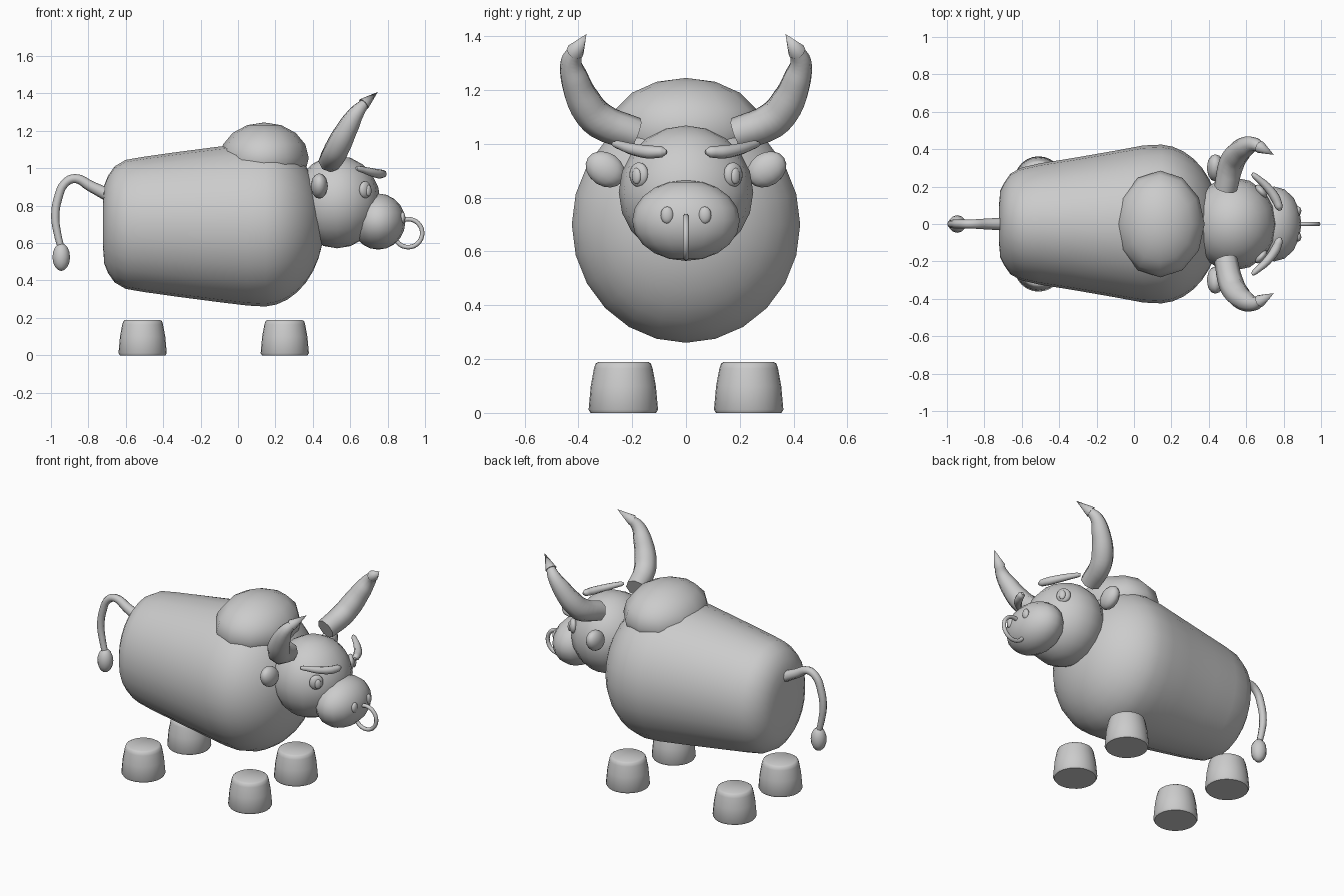
import bpy, bmesh, math
from mathutils import Vector

cube = bpy.data.objects.get("Cube")
if cube:
    bpy.data.objects.remove(cube, do_unlink=True)

clay = bpy.data.materials.new("clay_grey")
clay.use_nodes = True
GREY = (0.6, 0.6, 0.6, 1)
clay.diffuse_color = GREY
clay.node_tree.nodes["Principled BSDF"].inputs["Base Color"].default_value = GREY


def finish(obj, name, angle=50):
    obj.name = name
    obj.data.materials.clear()
    obj.data.materials.append(clay)
    bpy.ops.object.select_all(action="DESELECT")
    obj.select_set(True)
    bpy.context.view_layer.objects.active = obj
    bpy.ops.object.shade_smooth_by_angle(angle=math.radians(angle))
    return obj


def ellipsoid(name, center, radii, rot=(0, 0, 0), segments=16, rings=10):
    bpy.ops.mesh.primitive_uv_sphere_add(segments=segments, ring_count=rings,
                                         radius=1, location=center, rotation=rot)
    obj = bpy.context.object
    obj.scale = radii
    return finish(obj, name, 80)


def tube(name, points, sides=2):
    """Tapered tube through (x, y, z, radius) points."""
    curve = bpy.data.curves.new(name, "CURVE")
    curve.dimensions = "3D"
    curve.bevel_depth = 1
    curve.bevel_resolution = sides
    curve.resolution_u = 4
    curve.use_fill_caps = True
    spline = curve.splines.new("BEZIER")
    spline.bezier_points.add(len(points) - 1)
    for bp, (x, y, z, r) in zip(spline.bezier_points, points):
        bp.co = (x, y, z)
        bp.radius = r
        bp.handle_left_type = bp.handle_right_type = "AUTO"
    obj = bpy.data.objects.new(name, curve)
    bpy.context.collection.objects.link(obj)
    bpy.ops.object.select_all(action="DESELECT")
    obj.select_set(True)
    bpy.context.view_layer.objects.active = obj
    bpy.ops.object.convert(target="MESH")
    return finish(bpy.context.object, name)


def loft(name, sections, place, sides=24, angle=50):
    """Skin elliptical sections (t, ra, rb); place maps (t, a, b) to a point."""
    bm = bmesh.new()
    loops = []
    for t, ra, rb in sections:
        angles = [math.tau * i / sides for i in range(sides)]
        loops.append([bm.verts.new(place(t, ra * math.cos(a), rb * math.sin(a)))
                      for a in angles])
    for lo, hi in zip(loops, loops[1:]):
        for i in range(sides):
            j = (i + 1) % sides
            bm.faces.new((lo[i], lo[j], hi[j], hi[i]))
    bm.faces.new(loops[0])
    bm.faces.new(loops[-1])
    bmesh.ops.recalc_face_normals(bm, faces=bm.faces)
    mesh = bpy.data.meshes.new(name)
    bm.to_mesh(mesh)
    bm.free()
    obj = bpy.data.objects.new(name, mesh)
    bpy.context.collection.objects.link(obj)
    return finish(obj, name, angle)


# Barrel body: narrow squared rump, widening into a rounded chest
body = [(-0.722, 0.10, 0.12), (-0.715, 0.18, 0.21), (-0.695, 0.22, 0.26),
        (-0.66, 0.27, 0.31), (-0.60, 0.302, 0.345), (-0.5, 0.325, 0.362),
        (-0.33, 0.352, 0.386), (-0.1, 0.392, 0.416), (0.05, 0.42, 0.434)]
for step in range(9):
    a = math.radians(3 + step * 10.5)
    body.append((0.13 + 0.33 * math.sin(a), 0.425 * math.cos(a), 0.44 * math.cos(a)))
loft("body", body, lambda t, a, b: (t, a, 0.70 + b), angle=80)

# Shoulder hump
ellipsoid("hump", (0.14, 0, 1.055), (0.238, 0.285, 0.19), segments=12, rings=8)

# Floating tapered feet
foot = [(0, 0.122, 0.122), (0.012, 0.129, 0.129), (0.10, 0.121, 0.121),
        (0.165, 0.109, 0.109), (0.183, 0.103, 0.103), (0.19, 0.092, 0.092)]
for x, end in ((-0.51, "rump"), (0.25, "chest")):
    for s, side in ((-1, "near"), (1, "far")):
        loft(f"{end}_foot_{side}", foot,
             lambda t, a, b: (x + a, s * 0.233 + b, t))

# Head and muzzle
ellipsoid("head", (0.53, 0, 0.82), (0.232, 0.25, 0.248), segments=16, rings=10)
ellipsoid("muzzle", (0.75, 0, 0.715), (0.145, 0.2, 0.15), segments=16, rings=10)

# Nose ring
bpy.ops.mesh.primitive_torus_add(location=(0.91, 0, 0.653), rotation=(math.pi / 2, 0, 0),
                                 major_radius=0.075, minor_radius=0.012,
                                 major_segments=32, minor_segments=10)
finish(bpy.context.object, "nose_ring", 80)

# Horn path, brow path: x, y, z, radius
horn = [(0.49, 0.19, 1.037, 0.062), (0.52, 0.32, 1.087, 0.068),
        (0.552, 0.375, 1.15, 0.066), (0.60, 0.413, 1.24, 0.055),
        (0.64, 0.426, 1.305, 0.04), (0.68, 0.408, 1.35, 0.026)]
brow = [(0.632, 0.27, 1.0, 0.009), (0.645, 0.258, 0.998, 0.015),
        (0.71, 0.20, 0.98, 0.022), (0.755, 0.14, 0.97, 0.025),
        (0.776, 0.09, 0.97, 0.021), (0.782, 0.072, 0.97, 0.008)]

for s, side in ((-1, "near"), (1, "far")):
    tube(f"horn_{side}", [(x, s * y, z, r) for x, y, z, r in horn])
    tube(f"brow_{side}", [(x, s * y, z, r) for x, y, z, r in brow])

    # Pointed horn cap
    start, tip = Vector((0.672, s * 0.412, 1.343)), Vector((0.748, s * 0.37, 1.408))
    axis = tip - start
    bpy.ops.mesh.primitive_cone_add(vertices=10, radius1=0.034, radius2=0,
                                    depth=axis.length, location=(start + tip) / 2,
                                    rotation=axis.to_track_quat("Z", "Y").to_euler())
    finish(bpy.context.object, f"horn_tip_{side}")

    # Ears, eyes, pupils and nostrils
    ellipsoid(f"ear_{side}", (0.435, s * 0.30, 0.905), (0.046, 0.078, 0.062),
              rot=(s * 0.6, 0, 0), segments=12, rings=8)
    turn = (0, 0, s * 0.7)
    ellipsoid(f"eye_{side}", (0.68, s * 0.175, 0.885), (0.024, 0.042, 0.046), rot=turn)
    ellipsoid(f"pupil_{side}", (0.698, s * 0.184, 0.88), (0.013, 0.02, 0.03), rot=turn)
    ellipsoid(f"nostril_{side}", (0.879, s * 0.07, 0.735), (0.016, 0.024, 0.032),
              segments=12, rings=8)

# Tail and tuft
tube("tail", [(-0.69, 0, 0.855, 0.035), (-0.79, 0, 0.905, 0.029),
              (-0.87, 0, 0.945, 0.024), (-0.925, 0, 0.92, 0.023),
              (-0.962, 0, 0.84, 0.023), (-0.977, 0, 0.74, 0.022),
              (-0.965, 0, 0.65, 0.02), (-0.945, 0, 0.57, 0.018)])
ellipsoid("tail_tuft", (-0.945, 0, 0.525), (0.047, 0.047, 0.074), segments=12, rings=8)
